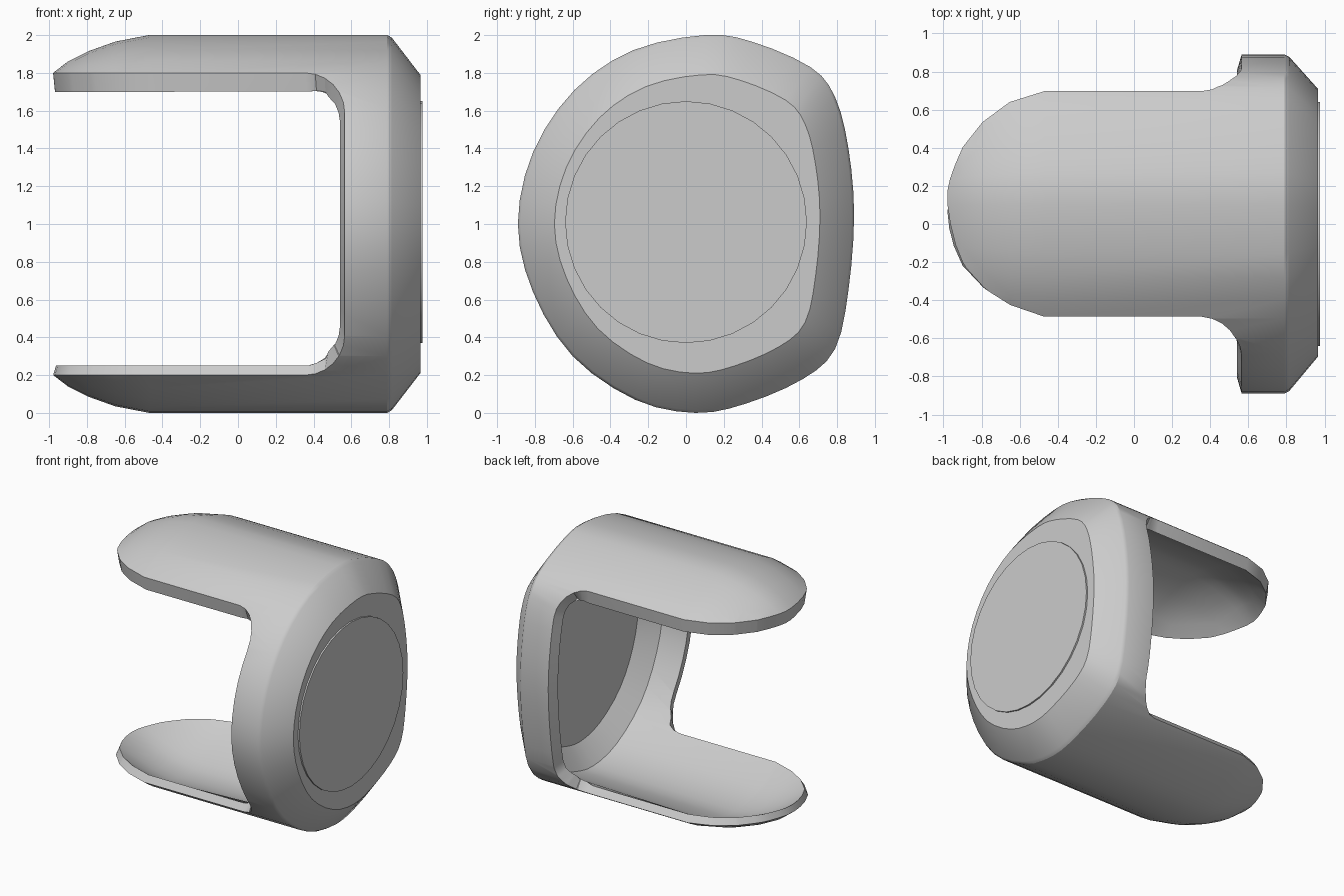
import bpy, bmesh, math
from mathutils import Vector

if "Cube" in bpy.data.objects:
    bpy.data.objects.remove(bpy.data.objects["Cube"])

grey = bpy.data.materials.new("light grey")
grey.use_nodes = True
colour = (0.6, 0.6, 0.6, 1)
grey.diffuse_color = colour
grey.node_tree.nodes["Principled BSDF"].inputs["Base Color"].default_value = colour


def make_object(name, bm):
    bmesh.ops.recalc_face_normals(bm, faces=bm.faces[:])
    mesh = bpy.data.meshes.new(name)
    bm.to_mesh(mesh)
    bm.free()
    mesh.materials.append(grey)
    ob = bpy.data.objects.new(name, mesh)
    bpy.context.collection.objects.link(ob)
    return ob


def loft(name, rings):
    """Join equal rings of points with quads and close both ends."""
    bm = bmesh.new()
    loops = [[bm.verts.new(p) for p in ring] for ring in rings]
    for a, b in zip(loops, loops[1:]):
        for i in range(len(a)):
            j = (i + 1) % len(a)
            bm.faces.new((a[i], a[j], b[j], b[i]))
    bm.faces.new(loops[0])
    bm.faces.new(loops[-1])
    return make_object(name, bm)


def smooth_loop(pts, steps):
    """Closed Catmull-Rom curve through the points."""
    out = []
    n = len(pts)
    for i in range(n):
        p = [pts[(i + k) % n] for k in (-1, 0, 1, 2)]
        for s in range(steps):
            t = s / steps
            out.append(tuple(
                0.5 * (2 * b + (c - a) * t + (2 * a - 5 * b + 4 * c - d) * t * t
                       + (3 * b - a - 3 * c + d) * t ** 3)
                for a, b, c, d in zip(*p)))
    return out


def activate(ob):
    bpy.ops.object.select_all(action='DESELECT')
    ob.select_set(True)
    bpy.context.view_layer.objects.active = ob


def inner_point(v):
    """Point on the inner wall that belongs to an outer vertex."""
    lower_prong = v.co.x < 0.36 and v.co.z < 0.6
    thickness = 0.06 if lower_prong else 0.085
    p = v.co - v.normal * thickness * v.calc_shell_factor()
    if v.is_boundary:
        if v.co.x > 0.5:
            # ring edge leans toward the opening
            p.x = v.co.x - 0.025
        else:
            # prong edges drop almost straight down
            blend = min(1, (0.5 - v.co.x) / 0.15)
            if v.co.z > 1:
                drop = v.co + Vector((0.01, 0, -0.1))
                drop.y += math.copysign(0.012, 0.1 - v.co.y)
            else:
                drop = Vector((v.co.x + 0.015, p.y, v.co.z + 0.05))
            p = p.lerp(drop, blend)
    return p


# Cross-section (y, z): round in front, flatter behind
section = smooth_loop([
    (0.1, 2.0), (0.35, 1.965), (0.66, 1.83), (0.79, 1.67), (0.86, 1.4),
    (0.89, 1.05), (0.86, 0.65), (0.79, 0.34), (0.62, 0.18), (0.32, 0.05),
    (0.05, 0.0), (-0.27, 0.07), (-0.6, 0.3), (-0.81, 0.64), (-0.89, 1.0),
    (-0.81, 1.38), (-0.59, 1.71), (-0.28, 1.92)], 3)

# Outer body: domed open end, straight sleeve, bevelled closed end
stations = [(-1.02, 0.6), (-0.985, 0.795), (-0.9, 0.86), (-0.79, 0.915),
            (-0.65, 0.965), (-0.47, 1), (0.79, 1), (0.815, 0.985), (0.965, 0.79)]
rings = []
for x, s in stations:
    cy = 0.1 if x < 0 else 0.03
    rings.append([(x, cy + (y - cy) * s, 1 + (z - 1) * s) for y, z in section])
shell = loft("prong_shell", rings)

# Side opening with rounded inner corners
low, high, depth, radius = 0.2, 1.8, 0.565, 0.21
outline = [(-1.3, low)]
for cz, start in ((low + radius, -90), (high - radius, 0)):
    for k in range(7):
        a = math.radians(start + 15 * k)
        outline.append((depth - radius + radius * math.cos(a), cz + radius * math.sin(a)))
outline.append((-1.3, high))
cutter = loft("opening_cutter", [[(x, y, z) for x, z in outline] for y in (-1.3, 1.3)])
cutter.hide_render = True

activate(shell)
cut = shell.modifiers.new("opening", 'BOOLEAN')
cut.operation = 'DIFFERENCE'
cut.solver = 'EXACT'
cut.object = cutter
bpy.ops.object.modifier_apply(modifier=cut.name)
bpy.data.objects.remove(cutter)

# Keep only the outer skin
bm = bmesh.new()
bm.from_mesh(shell.data)
inside = []
for f in bm.faces:
    c = f.calc_center_median()
    if c.x < 0.6 and abs(f.normal.y) < 0.001 and f.normal.z * (c.z - 1) < 0.001:
        inside.append(f)
bmesh.ops.delete(bm, geom=inside, context='FACES')
bmesh.ops.remove_doubles(bm, verts=bm.verts[:], dist=0.004)
bm.normal_update()

# Inner wall and the rim that joins it to the skin
rim = [(e.link_loops[0].vert, e.link_loops[0].link_loop_next.vert)
       for e in bm.edges if e.is_boundary]
skin_faces = bm.faces[:]
points = {v: inner_point(v) for v in bm.verts}
inner = {v: bm.verts.new(p) for v, p in points.items()}
for f in skin_faces:
    bm.faces.new([inner[v] for v in reversed(f.verts)])
for a, b in rim:
    bm.faces.new((b, a, inner[a], inner[b]))
bm.normal_update()
bm.to_mesh(shell.data)
bm.free()
bpy.ops.object.shade_smooth_by_angle(angle=math.radians(30))

# Thin round plate on the closed end
disc = []
for x in (0.96, 0.977):
    disc.append([(x, 0.64 * math.cos(a), 1.01 + 0.64 * math.sin(a))
                 for a in (math.tau * k / 32 for k in range(32))])
plate = loft("end_plate", disc)
activate(plate)
bpy.ops.object.shade_smooth_by_angle(angle=math.radians(30))
